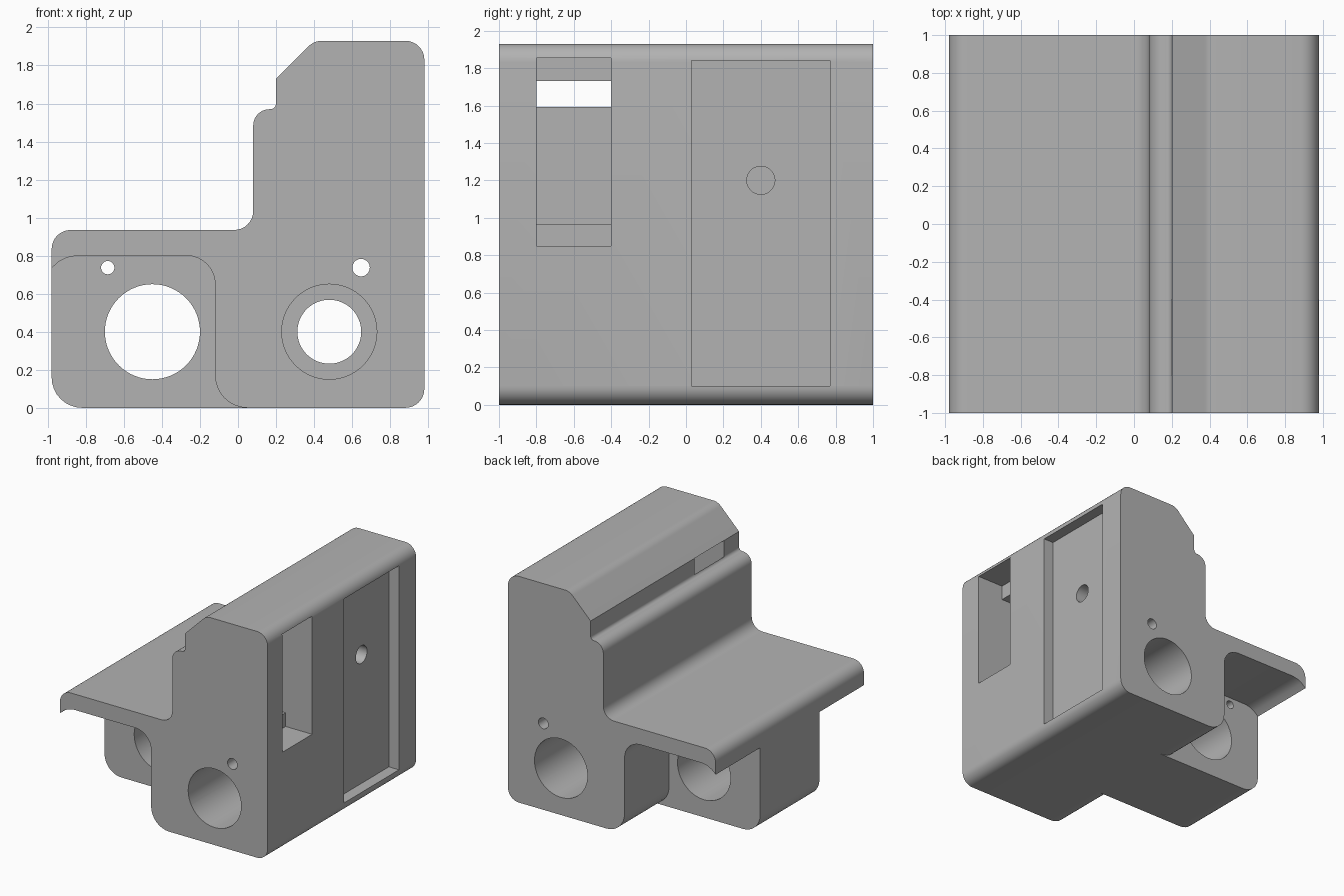
import bpy
import bmesh
import math
from mathutils import Vector

cube = bpy.data.objects.get("Cube")
if cube:
    bpy.data.objects.remove(cube, do_unlink=True)

# Material
grey = bpy.data.materials.new("plain grey")
grey.use_nodes = True
colour = (0.45, 0.45, 0.45, 1)
grey.diffuse_color = colour
grey.node_tree.nodes["Principled BSDF"].inputs["Base Color"].default_value = colour


def rounded(corners, steps=8):
    """Turn (x, z, radius) corners into a filleted outline."""
    outline = []
    for i, (x, z, radius) in enumerate(corners):
        here = Vector((x, z))
        if not radius:
            outline.append(here)
            continue
        before = (Vector(corners[i - 1][:2]) - here).normalized()
        after = (Vector(corners[(i + 1) % len(corners)][:2]) - here).normalized()
        half = before.angle(after) / 2
        centre = here + (before + after).normalized() * radius / math.sin(half)
        start = here + before * radius / math.tan(half) - centre
        end = here + after * radius / math.tan(half) - centre
        sweep = math.pi - 2 * half
        for k in range(steps + 1):
            t = k / steps
            a, b = math.sin((1 - t) * sweep), math.sin(t * sweep)
            outline.append(centre + (start * a + end * b) / math.sin(sweep))
    return outline


def extrude(name, outline, y0, y1):
    """Extrude an x-z outline along y."""
    bm = bmesh.new()
    face = bm.faces.new([bm.verts.new((p[0], y0, p[1])) for p in outline])
    moved = bmesh.ops.extrude_face_region(bm, geom=[face])["geom"]
    verts = [v for v in moved if isinstance(v, bmesh.types.BMVert)]
    bmesh.ops.translate(bm, verts=verts, vec=(0, y1 - y0, 0))
    bmesh.ops.recalc_face_normals(bm, faces=bm.faces)
    mesh = bpy.data.meshes.new(name)
    bm.to_mesh(mesh)
    bm.free()
    obj = bpy.data.objects.new(name, mesh)
    bpy.context.collection.objects.link(obj)
    mesh.materials.append(grey)
    return obj


def circle(x, z, radius, count=64):
    turn = 2 * math.pi / count
    return [(x + radius * math.cos(i * turn), z + radius * math.sin(i * turn))
            for i in range(count)]


def box(x0, x1, z0, z1):
    return [(x0, z0), (x1, z0), (x1, z1), (x0, z1)]


# Body: stepped outline running the full depth
body = extrude("carriage_body", rounded([
    (-0.98, 0, 0.16), (0.98, 0, 0.1), (0.98, 1.93, 0.1), (0.4, 1.93, 0.1),
    (0.2, 1.73, 0), (0.2, 1.57, 0.03), (0.08, 1.57, 0.085),
    (0.08, 0.935, 0.1), (-0.98, 0.935, 0.1)]), -1, 1)

cutters = []


def cut(name, outline, y0, y1):
    cutters.append(extrude(name, outline, y0, y1))


# Space under the shelf at both ends, leaving the middle bearing block
under_shelf = rounded([
    (-1.2, -0.2, 0), (0.05, -0.2, 0), (0.05, 0, 0), (-0.12, 0, 0.1699),
    (-0.12, 0.8, 0.15), (-0.85, 0.8, 0), (-0.9, 0.79, 0), (-0.94, 0.77, 0),
    (-0.98, 0.735, 0), (-1.2, 0.735, 0)])
for side in (-1, 1):
    cut("under_shelf_cutter", under_shelf, side * 0.4, side * 1.2)

# Bearing bores, with deeper seats at both ends of the tall side
cut("block_bore_cutter", circle(-0.45, 0.4, 0.25), -0.6, 0.6)
cut("rod_bore_cutter", circle(0.48, 0.4, 0.168), -1.2, 1.2)
for side in (-1, 1):
    cut("bearing_seat_cutter", circle(0.48, 0.4, 0.25), side * 0.2, side * 1.2)

# Small pin holes
cut("block_pin_cutter", circle(-0.685, 0.737, 0.035, 32), -0.6, 0.6)
cut("body_pin_cutter", circle(0.647, 0.737, 0.046, 32), -1.2, 1.2)

# Stepped slot that opens through the upper wall
cut("slot_mouth_cutter", box(0.73, 1.2, 0.85, 1.855), -0.8, -0.4)
cut("slot_inner_cutter", box(0.199, 0.8, 0.967, 1.73), -0.8, -0.4)

# Shallow panel recess and its blind hole
cut("panel_cutter", box(0.885, 1.2, 0.1, 1.84), 0.03, 0.77)
cut("panel_hole_cutter", circle(0, 0, 0.075, 48), -0.3, 0.3)
cutters[-1].rotation_euler = (0, 0, math.pi / 2)
cutters[-1].location = (0.75, 0.4, 1.2)

# Apply the cuts, then shade
bpy.ops.object.select_all(action='DESELECT')
bpy.context.view_layer.objects.active = body
body.select_set(True)
for cutter in cutters:
    cutter.hide_render = True
    modifier = body.modifiers.new(cutter.name, 'BOOLEAN')
    modifier.operation = 'DIFFERENCE'
    modifier.solver = 'EXACT'
    modifier.object = cutter
    bpy.ops.object.modifier_apply(modifier=modifier.name)
for cutter in cutters:
    bpy.data.objects.remove(cutter, do_unlink=True)
bpy.ops.object.shade_smooth_by_angle(angle=math.radians(30))
